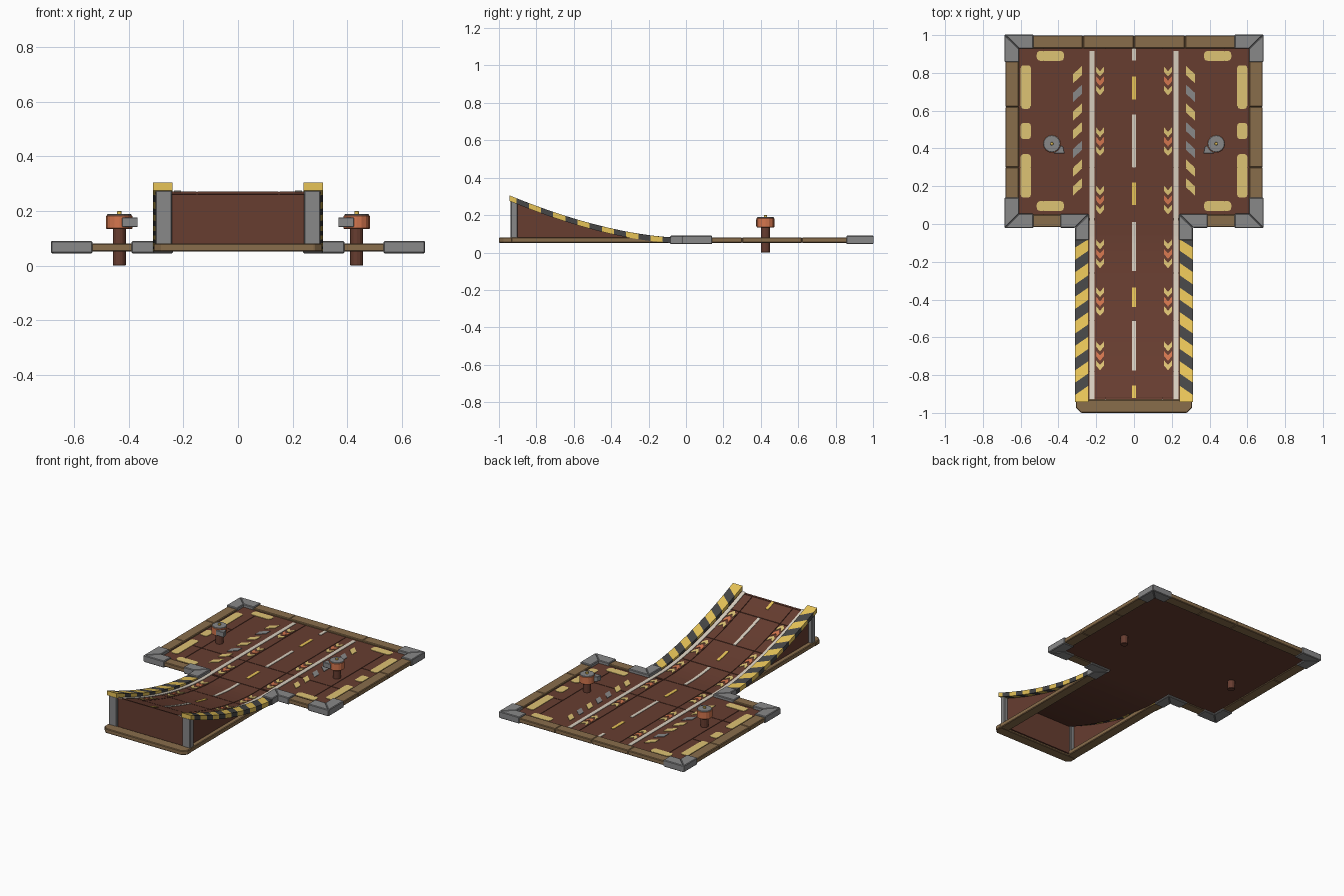
import bpy, bmesh, math

if "Cube" in bpy.data.objects:
    bpy.data.objects.remove(bpy.data.objects["Cube"])

def lin(c):
    c /= 255
    return c / 12.92 if c <= 0.04045 else ((c + 0.055) / 1.055) ** 2.4

def mat(name, r, g, b):
    m = bpy.data.materials.new(name)
    m.diffuse_color = (lin(r), lin(g), lin(b), 1)
    m.use_nodes = True
    m.node_tree.nodes["Principled BSDF"].inputs["Base Color"].default_value = m.diffuse_color
    return m

WOOD = mat("red_brown_planks", 103, 61, 48)
FRAME = mat("tan_brown_frame", 137, 109, 75)
GREY = mat("grey_metal", 136, 136, 137)
YELLOW = mat("hazard_yellow", 232, 196, 88)
PALE = mat("pale_yellow_paint", 222, 195, 116)
BLACK = mat("charcoal", 70, 70, 70)
WHITE = mat("off_white_paint", 214, 205, 190)
ORANGE = mat("copper_orange", 212, 118, 78)

def finish(bm, name, mats, bevel=0, recalc=False):
    if recalc:
        bmesh.ops.recalc_face_normals(bm, faces=bm.faces)
    me = bpy.data.meshes.new(name)
    bm.to_mesh(me)
    bm.free()
    for m in mats:
        me.materials.append(m)
    ob = bpy.data.objects.new(name, me)
    bpy.context.collection.objects.link(ob)
    if bevel:
        b = ob.modifiers.new("bevel", 'BEVEL')
        b.width, b.segments, b.limit_method = bevel, 1, 'ANGLE'
    return ob

# Deck height: flat platform, then a curve rising to the front
def rise(y):
    return max(0.0, (-0.05 - y) / 0.88)

def h(y, lift=0.0):
    return 0.07 + 0.203 * rise(y) ** 1.7 + lift

def slab(bm, x0, x1, y0, y1, top, bot, mi=0, shear=0.0, lo=-2, hi=2):
    """Strip along y following the height functions; shear slants its ends."""
    n = max(1, math.ceil((y1 - y0) / 0.04)) if y0 < 0 else 1
    rings = []
    for i in range(n + 1):
        y = y0 + (y1 - y0) * i / n
        a, b = (min(hi, max(lo, v)) for v in (y, y + shear))
        rings.append([bm.verts.new(p) for p in
                      ((x0, a, bot(a)), (x1, b, bot(b)), (x1, b, top(b)), (x0, a, top(a)))])
    faces = [bm.faces.new(rings[0]), bm.faces.new(rings[-1][::-1])]
    for p, q in zip(rings, rings[1:]):
        for k in range(4):
            j = (k + 1) % 4
            faces.append(bm.faces.new((p[k], q[k], q[j], p[j])))
    for f in faces:
        f.material_index = mi

def prism(bm, pts, z0, z1, mi=0):
    lower = [bm.verts.new((x, y, z0)) for x, y in pts]
    upper = [bm.verts.new((x, y, z1)) for x, y in pts]
    fs = [bm.faces.new(lower[::-1]), bm.faces.new(upper)]
    for i in range(len(pts)):
        j = (i + 1) % len(pts)
        fs.append(bm.faces.new((lower[i], lower[j], upper[j], upper[i])))
    for f in fs:
        f.material_index = mi

def rect(x0, x1, y0, y1, c=0):
    """Rectangle outline with optional rounded corners."""
    if not c:
        return [(x0, y0), (x1, y0), (x1, y1), (x0, y1)]
    out = []
    for cx, cy, a0 in ((x1 - c, y0 + c, -90), (x1 - c, y1 - c, 0), (x0 + c, y1 - c, 90), (x0 + c, y0 + c, 180)):
        for k in range(4):
            a = math.radians(a0 + 30 * k)
            out.append((cx + c * math.cos(a), cy + c * math.sin(a)))
    return out

# Backing sheet below the planks
bm = bmesh.new()
under, back = (lambda y: h(y, -0.006)), (lambda y: h(y, -0.014))
slab(bm, -0.62, 0.62, 0.04, 0.94, under, back)
slab(bm, -0.245, 0.245, -0.925, 0.04, under, back)
finish(bm, "deck_backing", [WOOD])

# Planks with narrow seams
bm = bmesh.new()
G = 0.002
def plank(x0, x1, y0, y1):
    slab(bm, x0 + G, x1 - G, y0 + G, y1 - G, h, lambda y: h(y, -0.01))
cuts = [-0.93, -0.78, -0.51, -0.26, 0.02, 0.30, 0.935]
for a, b in zip(cuts, cuts[1:]):
    plank(-0.15, 0.15, a, b)
for s in (-1, 1):
    for a, b in zip(cuts[:4], cuts[1:5]):
        plank(*sorted((s * 0.15, s * 0.245)), a, b)
    for a, b in ((0.03, 0.30), (0.30, 0.935)):
        plank(*sorted((s * 0.15, s * 0.48)), a, b)
    for a, b in ((0.03, 0.30), (0.30, 0.62), (0.62, 0.935)):
        plank(*sorted((s * 0.48, s * 0.615)), a, b)
finish(bm, "deck_planks", [WOOD])

# Painted lines, dashes, arrows and slanted marks
bm = bmesh.new()
paint_top, paint_bot = (lambda y: h(y, 0.003)), (lambda y: h(y, -0.002))
def paint(x0, x1, y0, y1, mi, shear=0.0):
    slab(bm, x0, x1, y0, y1, paint_top, paint_bot, mi, shear)
for a, b, mi in ((0.865, 0.93, 0), (0.66, 0.78, 3), (0.30, 0.58, 0), (0.10, 0.22, 3),
                 (-0.25, 0.01, 0), (-0.44, -0.335, 3), (-0.775, -0.51, 0), (-0.92, -0.855, 3)):
    paint(-0.01, 0.01, a, b, mi)
for s, pattern in ((-1, "YGYYGYY"), (1, "YGYGGYY")):
    paint(s * 0.222 - 0.0125, s * 0.222 + 0.0125, -0.93, 0.915, 0)
    for yc in (0.755, 0.434, 0.125, -0.16, -0.413, -0.70):
        for d, mi in ((0.05, 1), (0.0, 2), (-0.05, 1)):
            cx, y = s * 0.18, yc + d
            paint(cx - 0.021, cx, y, y + 0.028, mi, -0.024)
            paint(cx, cx + 0.021, y - 0.024, y + 0.004, mi, 0.024)
    for i, c in enumerate(pattern):
        y = 0.79 - 0.099 * i
        paint(s * 0.30 - 0.024, s * 0.30 + 0.024, y - 0.024 + s * 0.022, y + 0.024 + s * 0.022,
              1 if c == "Y" else 4, -s * 0.044)
finish(bm, "road_markings", [WHITE, PALE, ORANGE, YELLOW, GREY])

# Rounded yellow patches round the platform edge
bm = bmesh.new()
for s in (-1, 1):
    for a, b in ((0.61, 0.84), (0.45, 0.535), (0.14, 0.37)):
        prism(bm, rect(s * 0.573 - 0.027, s * 0.573 + 0.027, a, b, 0.015), 0.068, 0.073)
    for yc in (0.89, 0.095):
        prism(bm, rect(s * 0.443 - 0.072, s * 0.443 + 0.072, yc - 0.026, yc + 0.026, 0.018), 0.068, 0.073)
finish(bm, "edge_patches", [PALE])

# Wooden frame beams
bm = bmesh.new()
for i in range(4):
    x = -0.54 + 0.27 * i
    prism(bm, rect(x, x + 0.27, 0.93, 0.999), 0.051, 0.081)
for s in (-1, 1):
    for a, b in ((0.12, 0.30), (0.30, 0.62), (0.62, 0.87)):
        prism(bm, rect(*sorted((s * 0.61, s * 0.681)), a, b), 0.051, 0.081)
    prism(bm, rect(*sorted((s * 0.38, s * 0.545)), -0.016, 0.05), 0.051, 0.081)
    prism(bm, rect(*sorted((s * 0.24, s * 0.306)), -0.935, -0.07), 0.051, 0.081)
prism(bm, [(-0.28, -1), (0.28, -1), (0.308, -0.972), (0.308, -0.93), (-0.308, -0.93), (-0.308, -0.972)],
      0.051, 0.081)
finish(bm, "frame_beams", [FRAME], 0.004)

# Grey mitred corner brackets
bm = bmesh.new()
def bracket(s, ox, oy, ix, iy, ax, ay):
    """o = outer corner, i = inner corner, a = arm ends."""
    for quad in ([(ox, oy), (ax, oy), (ax, iy), (ix, iy)],
                 [(ox, oy), (ix, iy), (ix, ay), (ox, ay)]):
        prism(bm, [(s * x, y) for x, y in quad], 0.045, 0.09)
for s in (-1, 1):
    bracket(s, 0.686, 1.003, 0.608, 0.928, 0.533, 0.857)
    bracket(s, 0.686, -0.022, 0.608, 0.055, 0.533, 0.14)
    bracket(s, 0.238, 0.053, 0.312, -0.02, 0.39, -0.085)
finish(bm, "corner_brackets", [GREY], 0.004, True)

# Ramp walls: two sides and the front
bm = bmesh.new()
for s in (-1, 1):
    slab(bm, s * 0.272 - 0.005, s * 0.272 + 0.005, -0.91, -0.12,
         lambda y: h(y, -0.002), lambda y: 0.06)
prism(bm, rect(-0.25, 0.25, -0.926, -0.916), 0.06, 0.27)
finish(bm, "ramp_walls", [WOOD])

# Grey posts at the ramp front
bm = bmesh.new()
for s in (-1, 1):
    prism(bm, rect(s * 0.272 - 0.03, s * 0.272 + 0.03, -0.938, -0.9), 0.075, 0.275)
finish(bm, "ramp_posts", [GREY], 0.004)

# Striped curved rails
bm = bmesh.new()
rail_top = lambda y: h(y, 0.01 + 0.017 * rise(y))
rail_bot = lambda y: rail_top(y) - 0.03
for s in (-1, 1):
    x0, x1 = sorted((s * 0.24, s * 0.312))
    edges = [-1.0] + [-0.88 + 0.065 * j for j in range(14)]
    for j, (a, b) in enumerate(zip(edges, edges[1:])):
        d = s * 0.025
        slab(bm, x0, x1, a + d, b + d, rail_top, rail_bot, j % 2, -2 * d, -0.943, -0.08)
finish(bm, "striped_rails", [YELLOW, BLACK])

# Bollards: stem, copper head, cap, pin and hook
def cyl(bm, x, y, r, z0, z1, n, mi):
    prism(bm, [(x + r * math.cos(2 * math.pi * k / n), y + r * math.sin(2 * math.pi * k / n))
               for k in range(n)], z0, z1, mi)
for s, side in ((-1, "left"), (1, "right")):
    bm = bmesh.new()
    x, y = s * 0.435, 0.425
    cyl(bm, x, y, 0.024, 0.0, 0.14, 12, 0)
    cyl(bm, x, y, 0.048, 0.135, 0.184, 16, 1)
    cyl(bm, x, y, 0.045, 0.182, 0.189, 16, 2)
    cyl(bm, x, y, 0.009, 0.188, 0.2, 8, 3)
    prism(bm, [(x - s * 0.01, y - 0.052), (x - s * 0.068, y - 0.052), (x - s * 0.06, y - 0.015),
               (x - s * 0.03, y)], 0.142, 0.176, 2)
    finish(bm, side + "_bollard", [WOOD, ORANGE, GREY, YELLOW], 0.002, True)
